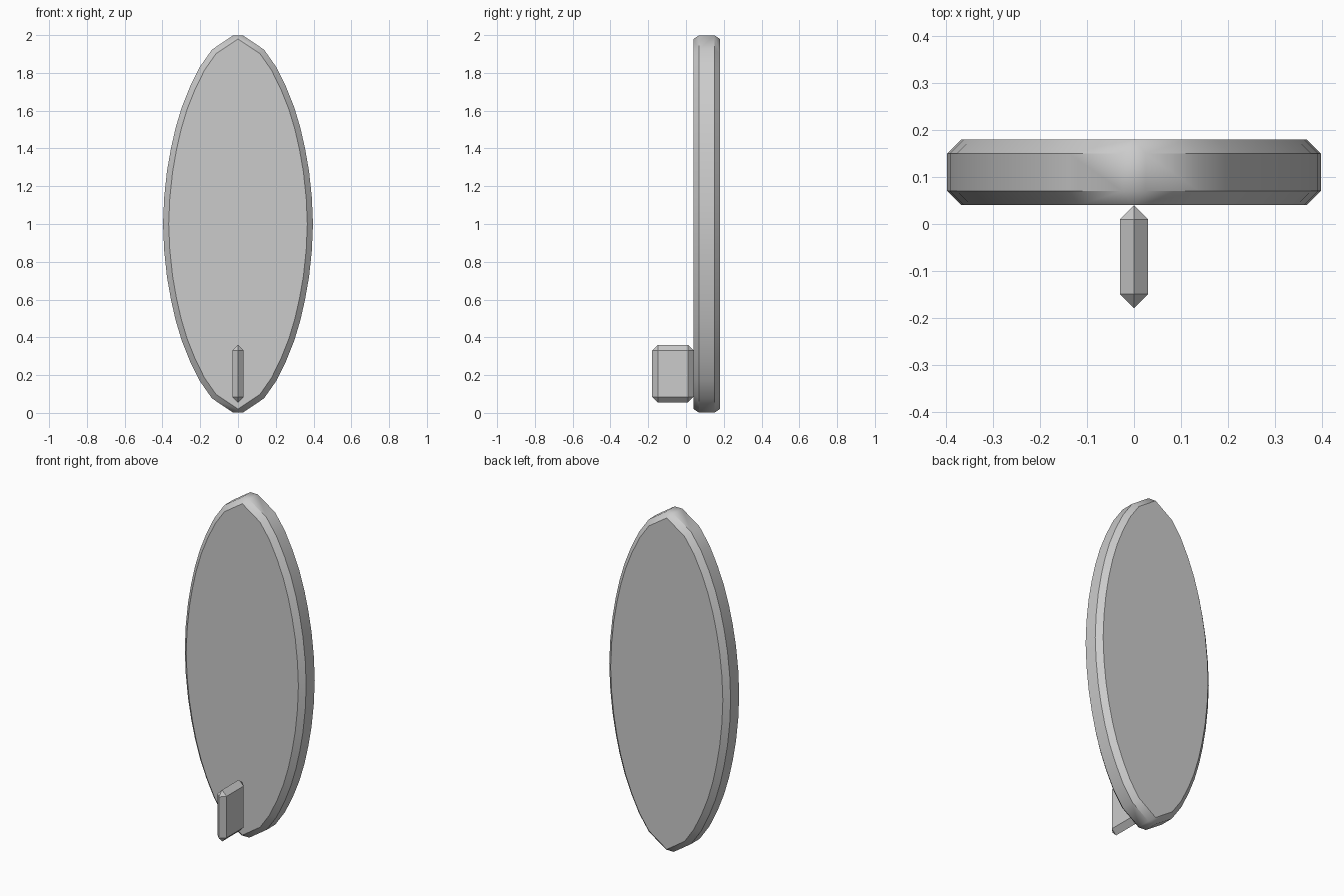
import bpy
import bmesh
import math

cube = bpy.data.objects.get("Cube")
if cube:
    bpy.data.objects.remove(cube, do_unlink=True)

# Single neutral grey
grey = bpy.data.materials.new("plain grey")
grey.use_nodes = True
colour = (0.6, 0.6, 0.6, 1)
grey.diffuse_color = colour
grey.node_tree.nodes["Principled BSDF"].inputs["Base Color"].default_value = colour


def bevelled_prism(name, outline, axis, start, end, bevel):
    """Extrude an outline along x or y, then chamfer its hard edges."""
    bm = bmesh.new()
    place = {"x": lambda a, b, t: (t, a, b), "y": lambda a, b, t: (a, t, b)}[axis]
    near = [bm.verts.new(place(a, b, start)) for a, b in outline]
    far = [bm.verts.new(place(a, b, end)) for a, b in outline]
    bm.faces.new(near)
    bm.faces.new(far)
    for i in range(len(near)):
        j = (i + 1) % len(near)
        bm.faces.new((near[i], near[j], far[j], far[i]))
    bmesh.ops.recalc_face_normals(bm, faces=bm.faces[:])
    hard = [e for e in bm.edges if e.calc_face_angle() > math.radians(40)]
    bmesh.ops.bevel(bm, geom=hard, offset=bevel, segments=1, profile=0.5,
                    affect="EDGES", clamp_overlap=True)
    bmesh.ops.remove_doubles(bm, verts=bm.verts[:], dist=0.0005)
    bmesh.ops.recalc_face_normals(bm, faces=bm.faces[:])
    mesh = bpy.data.meshes.new(name)
    bm.to_mesh(mesh)
    bm.free()
    mesh.materials.append(grey)
    obj = bpy.data.objects.new(name, mesh)
    bpy.context.collection.objects.link(obj)
    bpy.ops.object.select_all(action="DESELECT")
    obj.select_set(True)
    bpy.context.view_layer.objects.active = obj
    bpy.ops.object.shade_smooth_by_angle(angle=math.radians(35))
    return obj


# Board: one quarter of the pointed outline, as half-width and height above the middle
quarter = [(0.397, 0), (0.391, 0.14), (0.376, 0.28), (0.355, 0.40), (0.330, 0.51),
           (0.297, 0.62), (0.255, 0.725), (0.203, 0.83), (0.138, 0.923)]
right = [(x, -z) for x, z in reversed(quarter[1:])] + quarter
tip = 1.016
outline = [(0, 1 - tip)] + [(x, 1 + z) for x, z in right]
outline += [(0, 1 + tip)] + [(-x, 1 + z) for x, z in reversed(right)]
bevelled_prism("board", outline, "y", 0.04, 0.18, 0.03)

# Fin: thin upright plate standing out from the front of the board
fin_outline = [(-0.179, 0.055), (0.04, 0.055), (0.04, 0.36), (-0.179, 0.36)]
bevelled_prism("fin", fin_outline, "x", -0.03, 0.03, 0.03)
